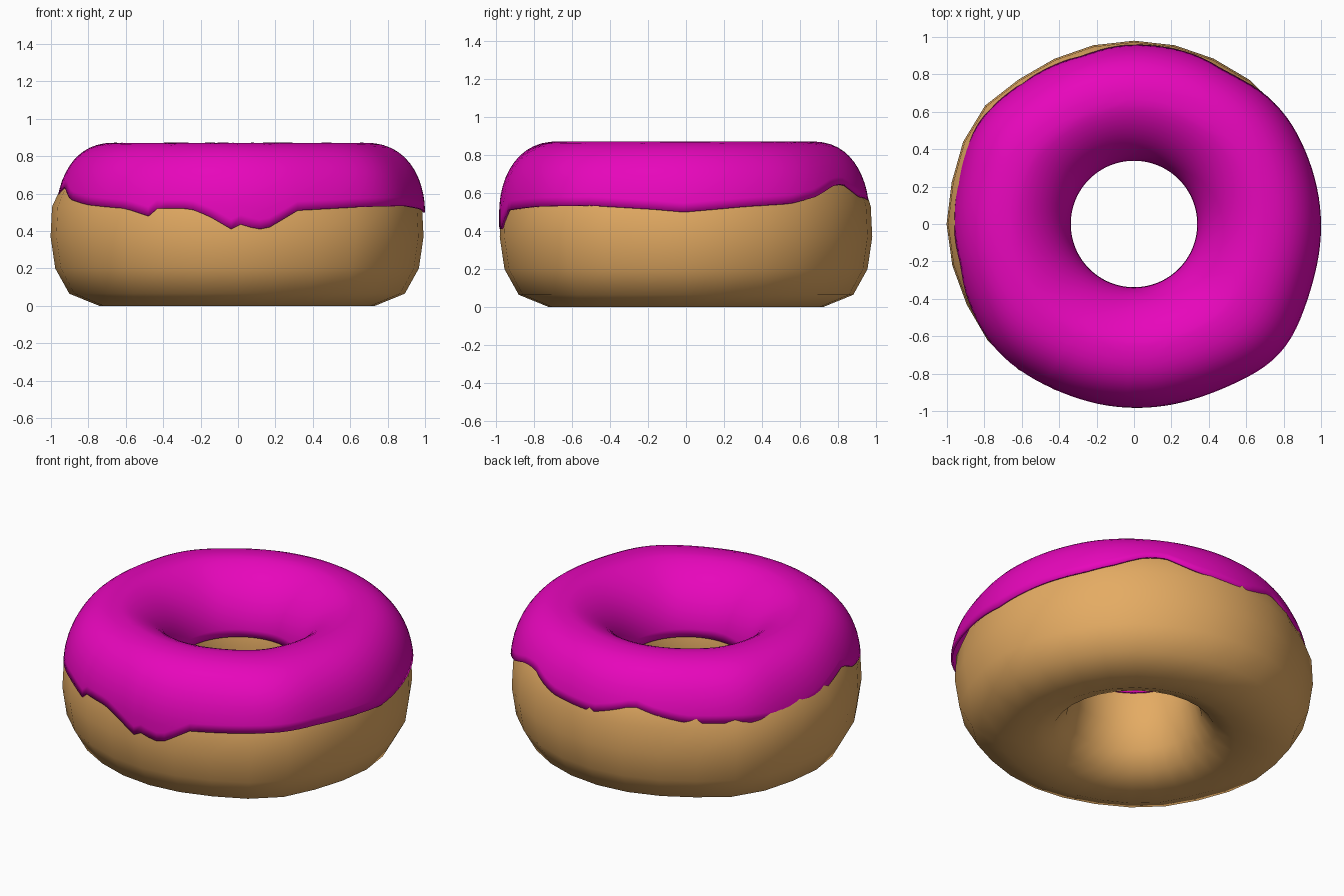
import bpy
from math import sin, cos, asin, pi, radians, exp

if "Cube" in bpy.data.objects:
    bpy.data.objects.remove(bpy.data.objects["Cube"])


def material(name, colour):
    m = bpy.data.materials.new(name)
    m.diffuse_color = (*colour, 1)
    m.use_nodes = True
    m.node_tree.nodes["Principled BSDF"].inputs["Base Color"].default_value = m.diffuse_color
    return m


def bump(deg, centre, width):
    d = (deg - centre + 180) % 360 - 180
    return exp(-(d / width) ** 2)


def ring_mesh(name, segs, point_rows, closed, mat):
    """Sweep angle-dependent profiles round z; point_rows(deg) gives xyz points."""
    verts, faces = [], []
    for i in range(segs):
        row = point_rows(360 * i / segs)
        n = len(row)
        verts += row
    for i in range(segs):
        a, b = i * n, (i + 1) % segs * n
        for j in range(n if closed else n - 1):
            k = (j + 1) % n
            faces.append((a + j, b + j, b + k, a + k))
    me = bpy.data.meshes.new(name)
    me.from_pydata(verts, [], faces)
    me.polygons.foreach_set("use_smooth", [True] * len(faces))
    me.materials.append(mat)
    ob = bpy.data.objects.new(name, me)
    bpy.context.collection.objects.link(ob)
    return ob


# Dough: slightly uneven low-poly ring
DOUGH = [(.72, 0), (.88, .065), (.955, .2), (.98, .37), (.972, .53), (.925, .68),
         (.83, .79), (.66, .85), (.50, .79), (.41, .68), (.36, .56), (.343, .45),
         (.345, .3), (.385, .15), (.46, .05), (.58, 0)]


def dough_rows(deg):
    t = radians(deg)
    swell = (.04 * bump(deg, 318, 16) + .04 * bump(deg, 146, 14)
             + .022 * bump(deg, 180, 22) + .012 * bump(deg, 0, 20)
             + .02 * bump(deg, 222, 16) + .012 * bump(deg, 40, 16))
    out = []
    for r, z in DOUGH:
        if r > .7 and z < .6:
            r += swell
        out.append((r * cos(t), r * sin(t), z))
    return out


ring_mesh("dough", 28, dough_rows, True, material("dough", (.78, .41, .125)))

# Icing: lower edge height by angle, including the drips at the front
EDGE = [(0, .50), (20, .53), (35, .545), (45, .58), (55, .64), (62, .65), (68, .61),
        (74, .58), (92, .56), (100, .60), (107, .64), (115, .60), (125, .565),
        (140, .56), (160, .53), (175, .56), (185, .61), (193, .64), (202, .57),
        (215, .54), (232, .52), (240, .48), (243, .52), (254, .52), (260, .48),
        (267, .41), (270, .435), (275, .41), (278, .41), (282, .45), (288, .51),
        (310, .53), (330, .535), (350, .515), (360, .50)]


def edge_height(deg):
    for (a, za), (b, zb) in zip(EDGE, EDGE[1:]):
        if a <= deg <= b:
            return za + (zb - za) * (deg - a) / (b - a)


def icing_rows(deg):
    t = radians(deg)
    start = asin((edge_height(deg) - .5) / .372)
    swell = (.045 * bump(deg, 318, 16) + .03 * bump(deg, 146, 14)
             + .022 * bump(deg, 222, 16) + .012 * bump(deg, 40, 16))
    out = []
    steps = 24
    for j in range(steps + 1):
        a = start + (pi - start) * j / steps
        c = cos(a)
        if c > 0:
            r = .66 + .325 * (1 if a < 0 else c ** .82)
        else:
            r = .66 - .322 * (-c) ** 1.22
        z = .5 + .372 * sin(a)
        w = min(1, max(0, (r - .34) / .6))
        r += swell * w
        out.append((r * cos(t) + .015 * w,
                    r * sin(t) * (1 - .012 * w) - .01 * w, z))
    return out


icing = ring_mesh("icing", 120, icing_rows, False, material("icing", (.80, .002, .50)))
shell = icing.modifiers.new("thickness", "SOLIDIFY")
shell.thickness = .012
shell.offset = -1
